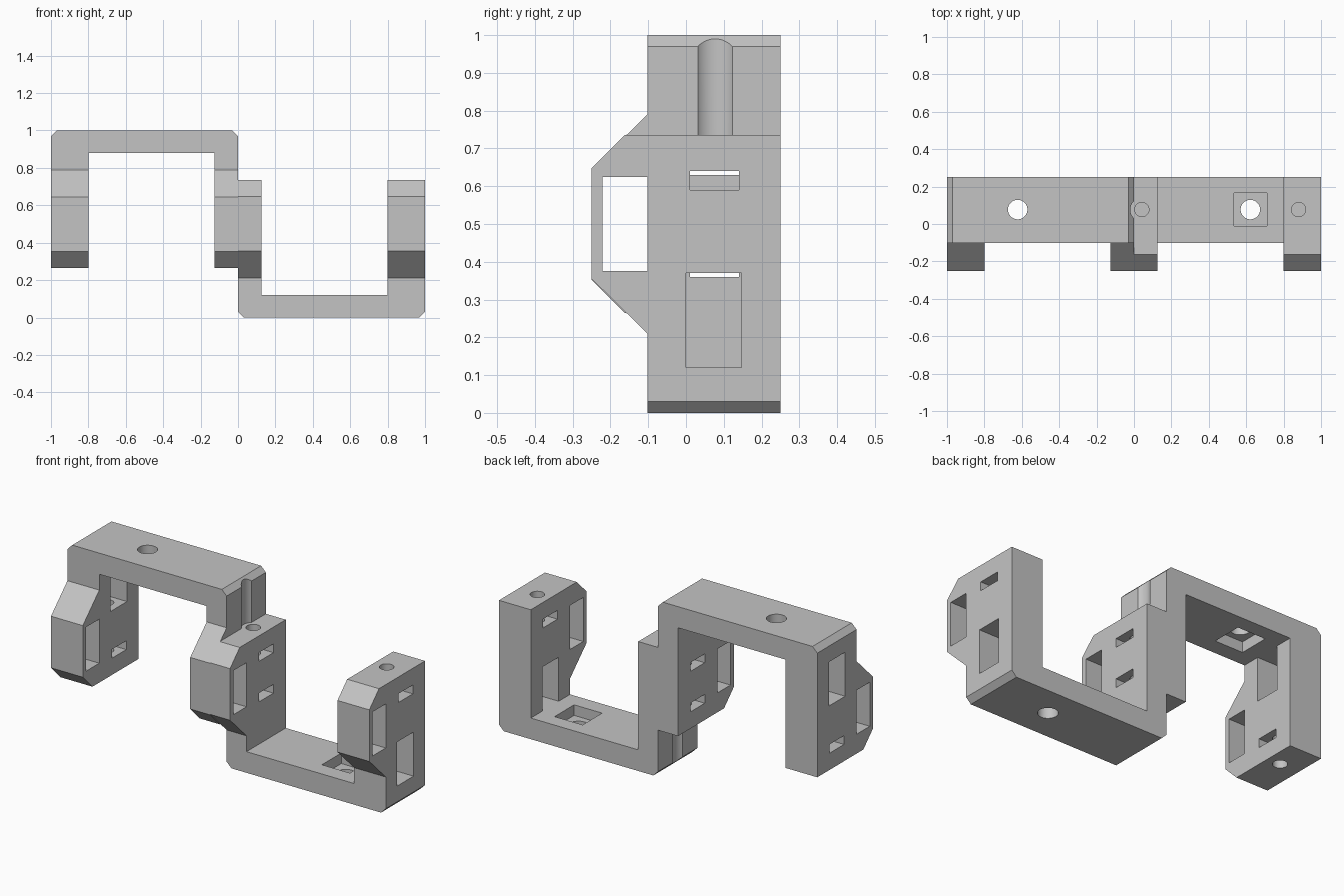
import bpy, bmesh, math
from mathutils import Vector

cube = bpy.data.objects.get("Cube")
if cube:
    bpy.data.objects.remove(cube, do_unlink=True)

grey = bpy.data.materials.new("light grey plastic")
grey.use_nodes = True
colour = (0.55, 0.55, 0.55, 1)
grey.diffuse_color = colour
grey.node_tree.nodes["Principled BSDF"].inputs["Base Color"].default_value = colour


def add_object(name, bm):
    bmesh.ops.recalc_face_normals(bm, faces=bm.faces[:])
    mesh = bpy.data.meshes.new(name)
    bm.to_mesh(mesh)
    bm.free()
    mesh.materials.append(grey)
    obj = bpy.data.objects.new(name, mesh)
    bpy.context.collection.objects.link(obj)
    return obj


def prism(name, points, sweep):
    """Extrude a closed outline of 3D points along a vector."""
    bm = bmesh.new()
    face = bm.faces.new([bm.verts.new(p) for p in points])
    made = bmesh.ops.extrude_face_region(bm, geom=[face])["geom"]
    verts = [v for v in made if isinstance(v, bmesh.types.BMVert)]
    bmesh.ops.translate(bm, verts=verts, vec=Vector(sweep))
    return add_object(name, bm)


def block(name, x, y, z):
    outline = [(x[0], y[0], z[0]), (x[1], y[0], z[0]),
               (x[1], y[1], z[0]), (x[0], y[1], z[0])]
    return prism(name, outline, (0, 0, z[1] - z[0]))


def rod(name, x, radius, z):
    bm = bmesh.new()
    bmesh.ops.create_cone(bm, cap_ends=True, segments=48, radius1=radius,
                          radius2=radius, depth=z[1] - z[0])
    bmesh.ops.translate(bm, verts=bm.verts[:], vec=(x, HOLE_Y, sum(z) / 2))
    return add_object(name, bm)


def combine(target, tool, operation):
    """Apply a boolean and discard the tool."""
    tool.hide_render = True
    mod = target.modifiers.new(operation, "BOOLEAN")
    mod.operation, mod.solver, mod.object = operation, "EXACT", tool
    bpy.ops.object.select_all(action="DESELECT")
    bpy.context.view_layer.objects.active = target
    target.select_set(True)
    bpy.ops.object.modifier_apply(modifier=mod.name)
    bpy.data.objects.remove(tool, do_unlink=True)


HOLE_Y = 0.077
TOP, BASE, CHAMFER = 0.735, 0.12, 0.03
INNER, OUTER = (0, 0.125), (0.8, 1)

# U-shaped body with chamfered bottom corners
outline = [(CHAMFER, 0), (1 - CHAMFER, 0), (1, CHAMFER), (1, TOP),
           (OUTER[0], TOP), (OUTER[0], BASE), (INNER[1], BASE),
           (INNER[1], TOP), (0, TOP), (0, CHAMFER)]
bracket = prism("lower_bracket", [(x, -0.102, z) for x, z in outline], (0, 0.352, 0))

# Sloped strap lugs on the front of both posts
lug = [(0, 0.21), (-0.102, 0.21), (-0.25, 0.355), (-0.25, 0.648),
       (-0.163, TOP), (0, TOP)]
for x0, x1 in (INNER, OUTER):
    tool = prism("strap_lug", [(x0, y, z) for y, z in lug], (x1 - x0, 0, 0))
    combine(bracket, tool, "UNION")

# Strap windows, nut slots, screw access, screw holes and base recess
cutters = [
    block("strap_window", (-0.2, 1.2), (-0.221, -0.102), (0.375, 0.625)),
    block("nut_slot", (-0.2, 1.2), (0.01, 0.14), (0.59, 0.64)),
    block("inner_nut_slot", (-0.2, 0.3), (0.01, 0.14), (0.36, 0.41)),
    block("screw_access", (0.7, 1.2), (0, 0.147), (BASE, 0.37)),
    rod("outer_screw_hole", 0.88, 0.038, (0.365, 0.8)),
    rod("inner_screw_hole", 0.042, 0.038, (0.4, 0.8)),
    rod("driver_groove", -0.042, 0.062, (-0.1, 1 - TOP)),
    rod("mounting_hole", 0.622, 0.052, (-0.1, 0.3)),
    block("mounting_recess", (0.534, 0.71), (-0.01, 0.165), (0.06, 0.2)),
]
for cutter in cutters:
    combine(bracket, cutter, "DIFFERENCE")

bpy.ops.object.shade_smooth_by_angle(angle=math.radians(25))

# Matching bracket, turned half a revolution about the front-back axis
upper = bracket.copy()
upper.data = bracket.data.copy()
upper.name = "upper_bracket"
upper.rotation_euler = (0, math.pi, 0)
upper.location = (0, 0, 1)
bpy.context.collection.objects.link(upper)
